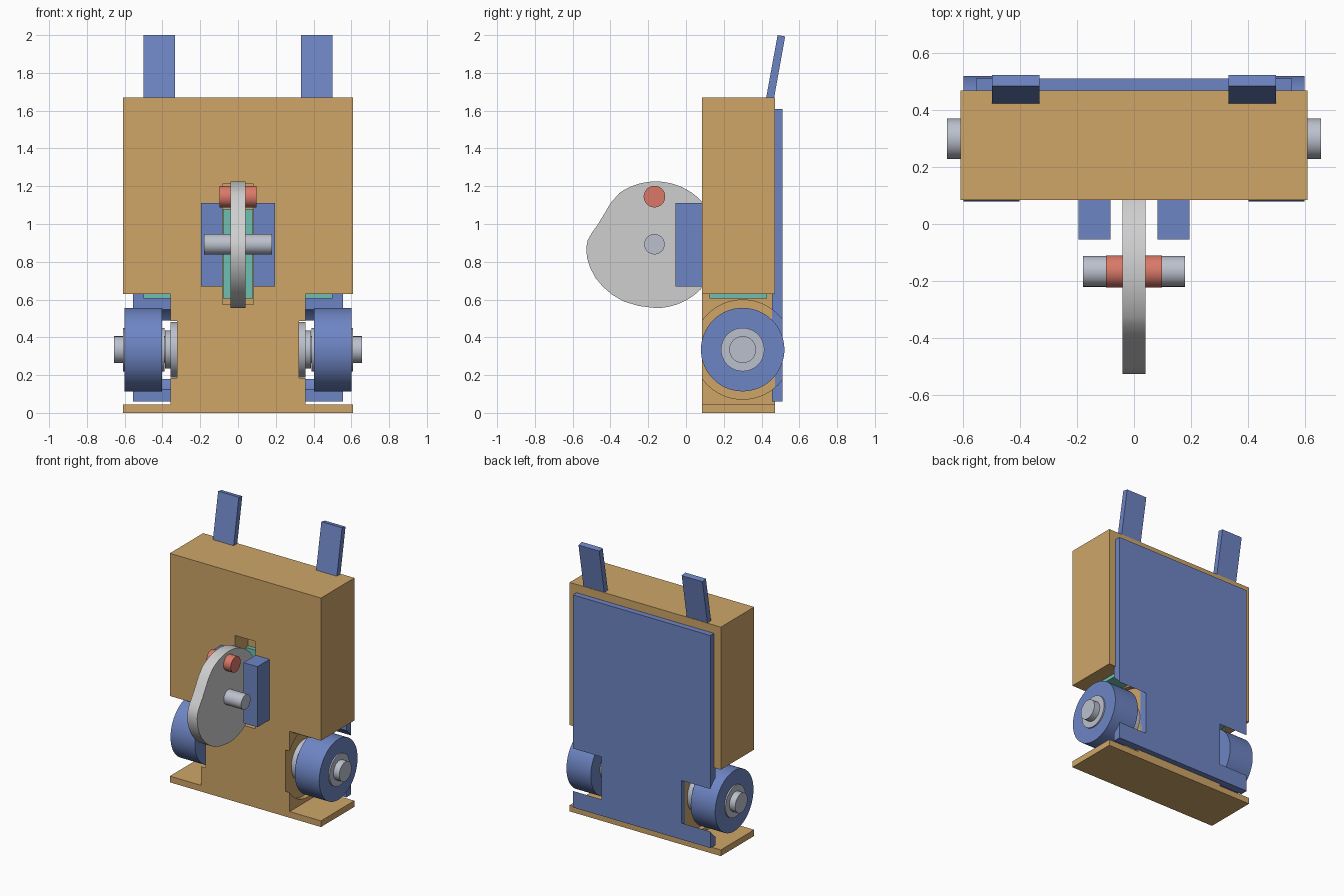
import bpy
import bmesh
import math
from mathutils import Matrix, Vector

cube = bpy.data.objects.get("Cube")
if cube:
    bpy.data.objects.remove(cube, do_unlink=True)


def material(name, rgb):
    mat = bpy.data.materials.new(name)
    mat.use_nodes = True
    mat.diffuse_color = (*rgb, 1)
    mat.node_tree.nodes["Principled BSDF"].inputs["Base Color"].default_value = (*rgb, 1)
    return mat


TAN = material("tan", (0.62, 0.38, 0.14))
BLUE = material("blue", (0.155, 0.235, 0.55))
STEEL = material("steel", (0.50, 0.53, 0.61))
PALE = material("pale grey", (0.62, 0.62, 0.62))
RED = material("red", (0.70, 0.19, 0.14))
TEAL = material("teal", (0.16, 0.52, 0.44))


def finish(name, bm, mat, smooth=False):
    bmesh.ops.recalc_face_normals(bm, faces=bm.faces)
    mesh = bpy.data.meshes.new(name)
    bm.to_mesh(mesh)
    bm.free()
    ob = bpy.data.objects.new(name, mesh)
    bpy.context.collection.objects.link(ob)
    if mat:
        mesh.materials.append(mat)
    if smooth:
        select(ob)
        bpy.ops.object.shade_smooth_by_angle(angle=math.radians(30))
    return ob


def select(ob):
    bpy.ops.object.select_all(action='DESELECT')
    ob.select_set(True)
    bpy.context.view_layer.objects.active = ob


def box(name, x, y, z, mat=None):
    """Box given by its (low, high) range on each axis."""
    bm = bmesh.new()
    bmesh.ops.create_cube(bm, size=1)
    for v in bm.verts:
        v.co = Vector([r[0] + (c + 0.5) * (r[1] - r[0])
                       for c, r in zip(v.co, (x, y, z))])
    return finish(name, bm, mat)


def rod(name, x, y, z, radius, mat=None, sides=48):
    """Cylinder along x, from x[0] to x[1]."""
    bm = bmesh.new()
    bmesh.ops.create_cone(
        bm, cap_ends=True, segments=sides, radius1=radius, radius2=radius,
        depth=x[1] - x[0],
        matrix=Matrix.Translation((sum(x) / 2, y, z)) @ Matrix.Rotation(math.pi / 2, 4, 'Y'))
    return finish(name, bm, mat, True)


def prism(name, x, profile, mat, smooth=False):
    """Side profile of (y, z) points extruded along x."""
    bm = bmesh.new()
    face = bm.faces.new([bm.verts.new((x[0], y, z)) for y, z in profile])
    new = bmesh.ops.extrude_face_region(bm, geom=[face])["geom"]
    verts = [g for g in new if isinstance(g, bmesh.types.BMVert)]
    bmesh.ops.translate(bm, verts=verts, vec=(x[1] - x[0], 0, 0))
    return finish(name, bm, mat, smooth)


def carve(ob, cutters):
    for cutter in cutters:
        mod = ob.modifiers.new("cut", 'BOOLEAN')
        mod.operation = 'DIFFERENCE'
        mod.solver = 'EXACT'
        mod.object = cutter
        select(ob)
        bpy.ops.object.modifier_apply(modifier=mod.name)


def span(side, a, b):
    return tuple(sorted((side * a, side * b)))


SIDES = (("left", 1), ("right", -1))
WY, WZ = 0.30, 0.335      # wheel centre
CY, CZ, CR = -0.16, 0.89, 0.335   # disc centre and radius

# Body and back panel, with wheel bays and a front slot cut out
body = box("body", (-0.61, 0.61), (0.085, 0.47), (0, 1.67), TAN)
panel = box("back_panel", (-0.555, 0.555), (0.455, 0.512), (0.06, 1.61), BLUE)
bays = [box("bay_cutter", span(s, 0.357, 0.8), (-0.2, 0.8), (0.045, 0.63)) for _, s in SIDES]
wells = [rod("well_cutter", span(s, 0.323, 0.8), WY, WZ, 0.263, None, 64) for _, s in SIDES]
# Inner part of the wells only, so the body keeps its floor and ceiling
inner_wells = [rod("inner_cutter", span(s, 0.323, 0.45), WY, WZ, 0.263, None, 64) for _, s in SIDES]
slot = box("slot_cutter", (-0.082, 0.082), (0, 0.235), (0.575, 1.212))
carve(body, bays + inner_wells + [slot])
carve(panel, wells)
for cutter in bays + wells + inner_wells + [slot]:
    bpy.data.objects.remove(cutter, do_unlink=True)

box("slot_pad", (-0.08, 0.08), (0.205, 0.24), (0.605, 1.08), TEAL)

for label, s in SIDES:
    # Wheel with its hub, axle and mounting discs
    rod(label + "_wheel", span(s, 0.403, 0.6), WY, WZ, 0.221, BLUE, 64)
    rod(label + "_hub", span(s, 0.39, 0.61), WY, WZ, 0.115, STEEL)
    rod(label + "_axle", span(s, 0.33, 0.657), WY, WZ, 0.071, STEEL)
    rod(label + "_mount_plate", span(s, 0.32, 0.357), WY, WZ, 0.147, STEEL)
    rod(label + "_mount_boss", span(s, 0.35, 0.387), WY, WZ, 0.1, STEEL)
    # Pad above the wheel
    box(label + "_bay_pad", span(s, 0.352, 0.5), (0.125, 0.43), (0.605, 0.632), TEAL)
    # Leaning post on top
    prism(label + "_post", span(s, 0.333, 0.5),
          [(0.421, 1.65), (0.462, 1.643), (0.525, 1.993), (0.485, 2.0)], BLUE)
    # Guide block beside the slot
    box(label + "_guide_block", span(s, 0.082, 0.195), (-0.055, 0.09), (0.67, 1.112), BLUE)

# Lobed disc: round at the back, with a bulge to the front
arc = [math.radians(a) for a in range(-90, 126, 5)]
outline = [(CY + CR * math.cos(a), CZ + CR * math.sin(a)) for a in arc]
outline += [(-0.40, 1.11), (-0.435, 1.05), (-0.465, 1.0), (-0.497, 0.956), (-0.52, 0.915),
            (-0.528, 0.875), (-0.524, 0.82), (-0.506, 0.765), (-0.478, 0.713), (-0.44, 0.668),
            (-0.39, 0.625), (-0.33, 0.59), (-0.25, 0.566)]
prism("lobed_disc", (-0.04, 0.04), outline, PALE, True)
rod("disc_axle", (-0.18, 0.18), -0.167, CZ + 0.003, 0.054, STEEL)
rod("disc_pin", (-0.098, 0.098), -0.167, 1.145, 0.057, RED)
